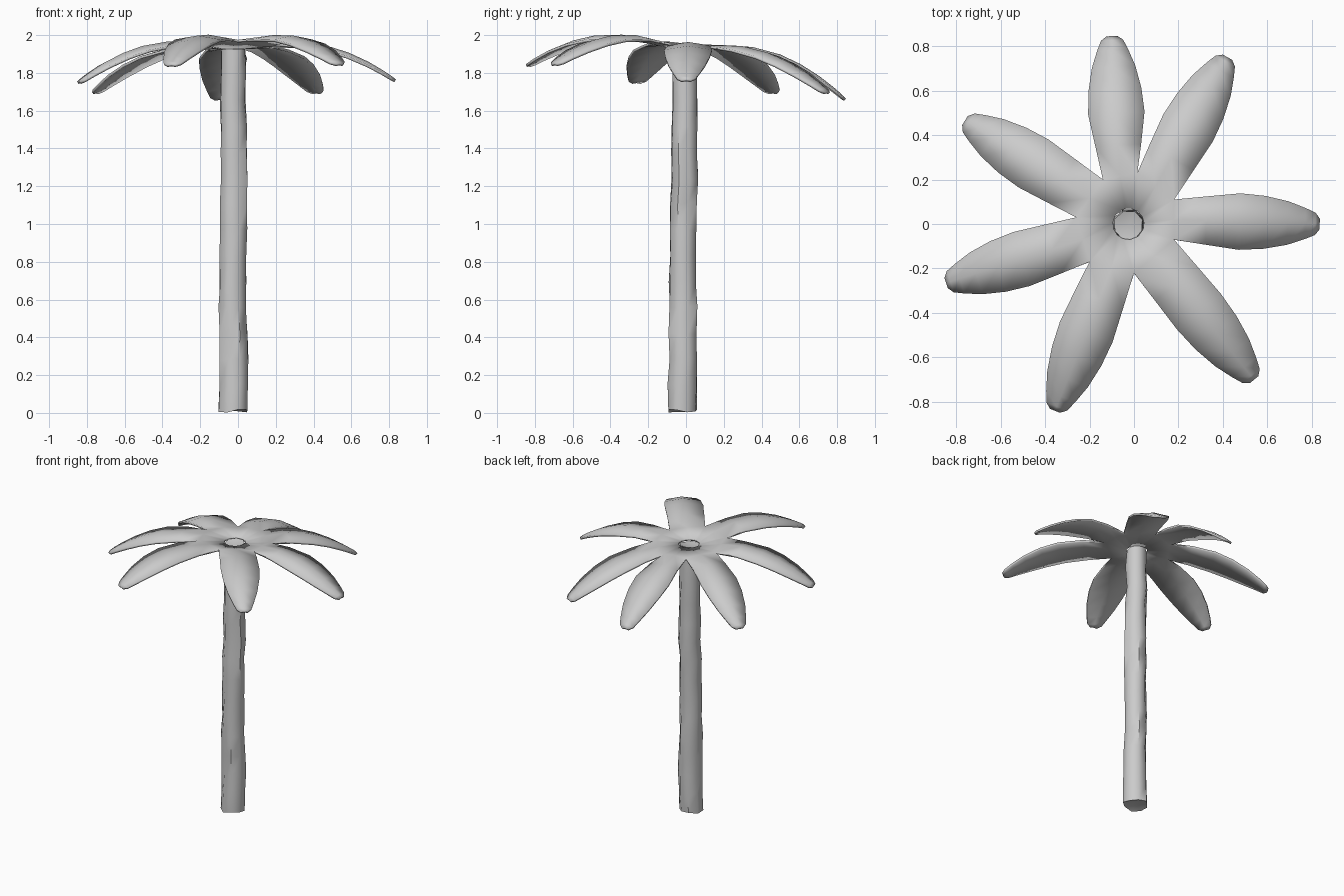
import bpy, bmesh, math, random
from mathutils import Vector

if "Cube" in bpy.data.objects:
    bpy.data.objects.remove(bpy.data.objects["Cube"])

random.seed(4)
grey = bpy.data.materials.new("plain grey")
grey.diffuse_color = (0.6, 0.6, 0.6, 1)
grey.use_nodes = True
grey.node_tree.nodes["Principled BSDF"].inputs["Base Color"].default_value = grey.diffuse_color


def finish(name, bm, angle):
    bmesh.ops.recalc_face_normals(bm, faces=bm.faces)
    mesh = bpy.data.meshes.new(name)
    bm.to_mesh(mesh)
    bm.free()
    mesh.materials.append(grey)
    obj = bpy.data.objects.new(name, mesh)
    bpy.context.collection.objects.link(obj)
    bpy.ops.object.select_all(action='DESELECT')
    obj.select_set(True)
    bpy.context.view_layer.objects.active = obj
    bpy.ops.object.shade_smooth_by_angle(angle=math.radians(angle))
    return obj


# Trunk: stacked, slightly uneven eight-sided rings with hollowed ends
bm = bmesh.new()
SIDES, LEVELS = 8, 15
rings = []
for i in range(LEVELS):
    t = i / (LEVELS - 1)
    z = 0.012 + t * 1.92
    r = 0.081 - 0.013 * t
    cx, cy = -0.025 + random.uniform(-.004, .004), -0.018 + 0.012 * t + random.uniform(-.004, .004)
    ring = []
    for k in range(SIDES):
        a = 2 * math.pi * (k + 0.5) / SIDES
        rr = r + random.uniform(-0.005, 0.005)
        dz = random.uniform(-0.012, 0.008)
        ring.append(bm.verts.new((cx + rr * math.cos(a), cy + rr * math.sin(a), z + dz)))
    rings.append(ring)
for lo, hi in zip(rings, rings[1:]):
    for k in range(SIDES):
        n = (k + 1) % SIDES
        bm.faces.new((lo[k], lo[n], hi[n], hi[k]))
for ring, dz in ((rings[0], 0.02), (rings[-1], -0.015)):
    mid = sum((v.co for v in ring), Vector()) / SIDES + Vector((0, 0, dz))
    c = bm.verts.new(mid)
    for k in range(SIDES):
        bm.faces.new((ring[k], ring[(k + 1) % SIDES], c))
finish("trunk", bm, 50)

# Fronds: notch points between leaves, counter-clockwise, and one leaf after each
notches = [(0.18, -0.07, 1.955), (0.18, 0.11, 1.945), (0.015, 0.23, 1.94), (-0.14, 0.20, 1.94),
           (-0.26, 0.03, 1.95), (-0.20, -0.17, 1.965), (0.0, -0.22, 1.975)]
# tip x, tip y, tip height, height at the widest place
leaves = [(0.835, 0.0, 1.765, 1.935), (0.42, 0.75, 1.70, 1.90), (-0.10, 0.845, 1.665, 1.89),
          (-0.76, 0.465, 1.70, 1.90), (-0.845, -0.265, 1.755, 1.935),
          (-0.355, -0.84, 1.845, 1.99), (0.54, -0.70, 1.85, 1.99)]
# distance along the leaf, half width (the base width comes from the notches)
stations = [(0.22, 0.108), (0.45, 0.127), (0.62, 0.119), (0.78, 0.098), (0.9, 0.07), (0.97, 0.05), (1.0, 0.024)]
HUB = Vector((-0.025, 0.0, 1.94))


def arch(t, a, b, c, m=0.45):
    """Curve through a at 0, b at m and c at 1."""
    return (a * (t - m) * (t - 1) / m + b * t * (t - 1) / (m * (m - 1))
            + c * t * (t - m) / (1 - m))


bm = bmesh.new()
base = [bm.verts.new(p) for p in notches]


def hub_vert(p):
    d = Vector((p[0], p[1], 0)) - Vector((HUB.x, HUB.y, 0))
    return bm.verts.new(HUB + d.normalized() * 0.07)


hub = [hub_vert(p) for p in notches]
for i, (tx, ty, tz, mz) in enumerate(leaves):
    j = (i + 1) % 7
    right, left = base[i], base[j]
    start = (right.co + left.co) / 2
    axis = Vector((tx - start.x, ty - start.y, 0))
    side = Vector((-axis.y, axis.x, 0)).normalized()
    start_half = (left.co - right.co).length / 2
    middle = bm.verts.new(start + Vector((0, 0, 0.006)))
    hub_mid = hub_vert(start)
    bm.faces.new((hub[i], right, middle, hub_mid))
    bm.faces.new((hub_mid, middle, left, hub[j]))
    row = (right, middle, left)
    for t, half in stations:
        c = start + axis * t
        c.z = arch(t, start.z, mz, tz)
        if t < 0.3:
            half = (start_half + 0.127) / 2
        sag = Vector((0, 0, 0.10 * half))
        new = (bm.verts.new(c - side * half - sag), bm.verts.new(c + sag * 0.6),
               bm.verts.new(c + side * half - sag))
        for k in range(2):
            bm.faces.new((row[k], new[k], new[k + 1], row[k + 1]))
        row = new
fronds = finish("fronds", bm, 60)
thick = fronds.modifiers.new("thickness", 'SOLIDIFY')
thick.thickness = 0.014
thick.offset = -1
